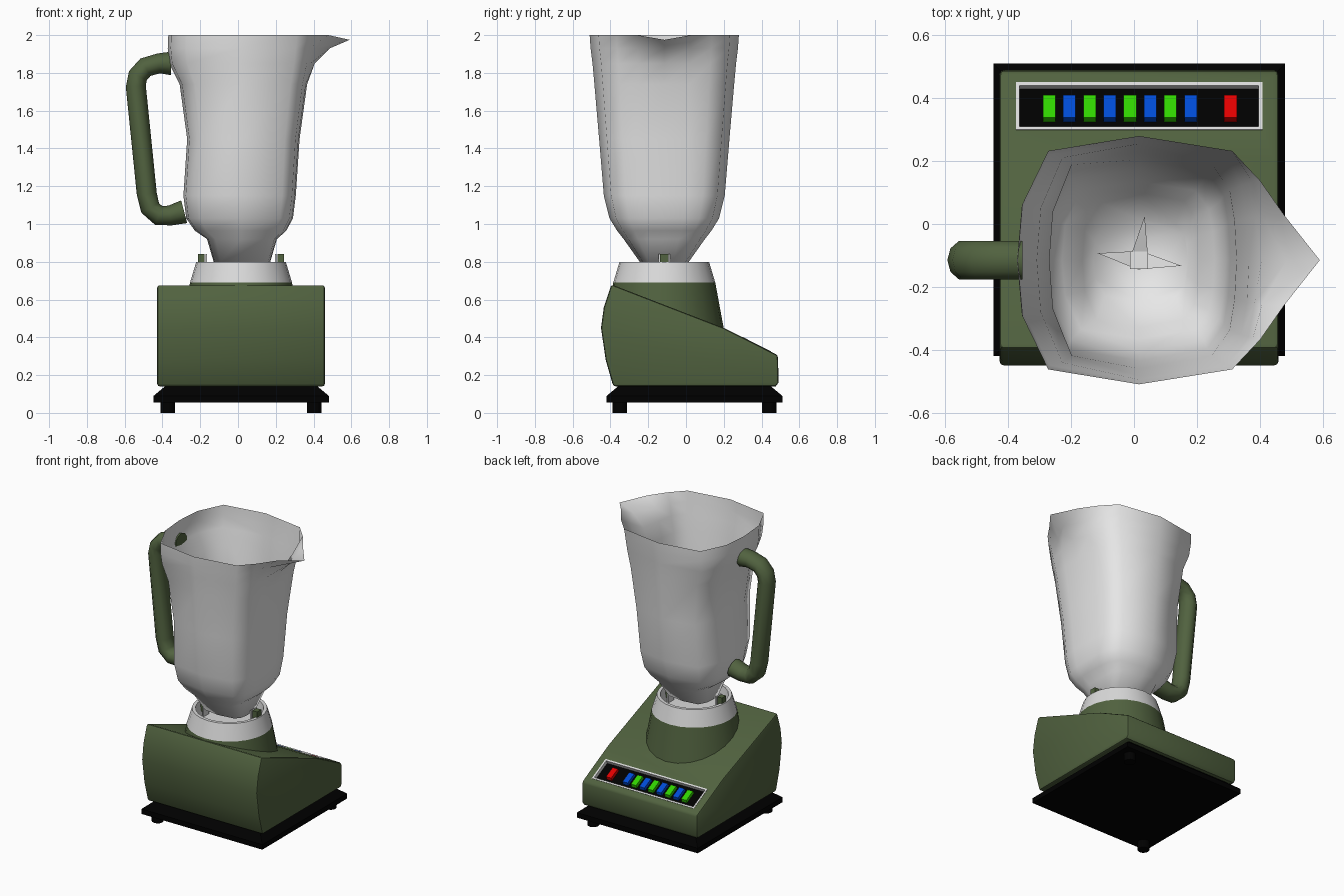
import bpy, bmesh, math
from mathutils import Matrix, Vector

if "Cube" in bpy.data.objects:
    bpy.data.objects.remove(bpy.data.objects["Cube"])

CX, JY = 0.016, -0.115          # shared centre of base (x) and jar axis (y)


def material(name, rgb):
    m = bpy.data.materials.new(name)
    m.diffuse_color = (*rgb, 1)
    m.use_nodes = True
    m.node_tree.nodes["Principled BSDF"].inputs["Base Color"].default_value = m.diffuse_color
    return m


OLIVE = material("olive_green", (0.082, 0.122, 0.05))
BLACK = material("black", (0.0, 0.0, 0.0))
WHITE = material("white_plastic", (0.7, 0.7, 0.7))
CLEAR = material("pale_grey_jar", (0.8, 0.8, 0.8))
LIME = material("button_green", (0.03, 0.65, 0.0))
BLUE = material("button_blue", (0.0, 0.07, 0.66))
RED = material("button_red", (0.75, 0.0, 0.0))


def finish(name, bm, mat, angle=None, recalc=True):
    if recalc:
        bmesh.ops.recalc_face_normals(bm, faces=bm.faces)
    me = bpy.data.meshes.new(name)
    bm.to_mesh(me)
    bm.free()
    me.materials.append(mat)
    if angle:
        me.shade_smooth()
        me.set_sharp_from_angle(angle=math.radians(angle))
    ob = bpy.data.objects.new(name, me)
    bpy.context.collection.objects.link(ob)
    return ob


def loft(name, rings, mat, angle=None, cap_start=True, cap_end=True, recalc=True):
    """Skin a list of closed rings with quads."""
    bm = bmesh.new()
    vs = [[bm.verts.new(p) for p in r] for r in rings]
    n = len(vs[0])
    for a, b in zip(vs, vs[1:]):
        for i in range(n):
            j = (i + 1) % n
            bm.faces.new((a[i], a[j], b[j], b[i]))
    if cap_start:
        bm.faces.new(vs[0][::-1])
    if cap_end:
        bm.faces.new(vs[-1])
    return finish(name, bm, mat, angle, recalc)


def circle(x, y, z, r, n=24):
    return [(x + r * math.cos(2 * math.pi * i / n), y + r * math.sin(2 * math.pi * i / n), z)
            for i in range(n)]


def rect(x0, x1, y0, y1, z):
    return [(x0, y0, z), (x1, y0, z), (x1, y1, z), (x0, y1, z)]


def box(name, centre, size, mat, frame=Matrix(), top_shrink=1.0):
    x, y, z = (s / 2 for s in size)
    lo, hi = rect(-x, x, -y, y, -z), rect(-x, x, -y * top_shrink, y * top_shrink, z)
    return loft(name, [[frame @ (Vector(p) + Vector(centre)) for p in r] for r in (lo, hi)], mat)


# Black foot plate with sloping top edge, and two feet on opposite corners
plate = [(0.055, 0.0), (0.09, 0.0), (0.14, 0.06)]
loft("foot_plate", [rect(-0.447 + d, 0.481 - d, -0.42 + d, 0.51 - d, z) for z, d in plate], BLACK)
for s in (-1, 1):
    fx, fy = CX + 0.388 * s, 0.045 + 0.395 * s
    loft("foot", [circle(fx, fy, 0, 0.038, 12), circle(fx, fy, 0.06, 0.038, 12)], BLACK, 40)

# Wedge-shaped base housing: side profile stretched across x, sides slightly bowed
profile = [(-0.385, 0.14), (-0.425, 0.28), (-0.45, 0.45), (-0.435, 0.56), (-0.395, 0.68),
           (0.2, 0.45), (0.487, 0.305), (0.49, 0.16), (0.475, 0.14)]
bm = bmesh.new()
sides = [[bm.verts.new((x, y, z)) for y, z in profile] for x in (CX - 0.444, CX + 0.444)]
for i in range(len(profile)):
    j = (i + 1) % len(profile)
    bm.faces.new((sides[0][i], sides[0][j], sides[1][j], sides[1][i]))
bm.faces.new(sides[0])
bm.faces.new(sides[1][::-1])
bmesh.ops.recalc_face_normals(bm, faces=bm.faces)
sharp = [e for e in bm.edges if e.calc_face_angle(0) > math.radians(60)]
bmesh.ops.bevel(bm, geom=sharp, offset=0.014, segments=2, profile=0.5, affect='EDGES')
housing = finish("base_housing", bm, OLIVE, 40)

# Recess for the control panel, cut into the sloping back
panel = Matrix.Translation((CX, 0.375, 0.362)) @ Matrix.Rotation(math.atan2(-0.145, 0.287), 4, 'X')
cutter = box("panel_cutter", (0, 0, 0.02), (0.784, 0.17, 0.1), OLIVE, panel)
cutter.hide_render = True
cut = housing.modifiers.new("panel_recess", 'BOOLEAN')
cut.object, cut.operation, cut.solver = cutter, 'DIFFERENCE', 'EXACT'
bpy.context.view_layer.update()
evaluated = housing.evaluated_get(bpy.context.evaluated_depsgraph_get())
recessed = bpy.data.meshes.new_from_object(evaluated)
housing.modifiers.clear()
housing.data = recessed
recessed.set_sharp_from_angle(angle=math.radians(40))
bpy.data.objects.remove(cutter)

# Panel frame (four bars), face and buttons inside the recess
for s in (-1, 1):
    box("panel_frame_long", (0, s * 0.079, -0.014), (0.784, 0.012, 0.032), WHITE, panel)
    box("panel_frame_end", (s * 0.386, 0, -0.014), (0.012, 0.17, 0.032), WHITE, panel)
box("panel_face", (0, 0, -0.027), (0.77, 0.156, 0.008), BLACK, panel)
for i in range(8):
    box("button", (-0.286 + 0.0643 * i, 0, -0.013), (0.04, 0.09, 0.024),
        BLUE if i % 2 else LIME, panel, 0.9)
box("stop_button", (0.291, 0, -0.013), (0.04, 0.09, 0.024), RED, panel, 0.9)

# Green neck and hollow white collar
loft("base_neck", [circle(CX, JY, 0.43, 0.318), circle(CX, JY, 0.69, 0.27)], OLIVE, 40)
collar = [(0.27, 0.69), (0.237, 0.80), (0.215, 0.80), (0.2, 0.70)]
loft("collar", [circle(CX, JY, z, r) for r, z in collar], WHITE, 35)

# Locking tabs and their white guides inside the collar
for s in (-1, 1):
    box("locking_tab", (CX + s * 0.21, JY, 0.785), (0.035, 0.045, 0.11), OLIVE)
    box("tab_guide", (CX + s * 0.184, JY, 0.77), (0.01, 0.06, 0.14), WHITE)

# Jar: rounded-square rings (z, left radius, right radius, y radius, spout, spout width)
half = [(1, 0), (0.98, 0.36), (0.93, 0.64), (0.75, 0.88), (0, 1), (-0.75, 0.88), (-0.96, 0.45), (-1, 0)]
section = half + [(x, -y) for x, y in half[-2:0:-1]]
pull = {0: 1, 1: 0.42, 13: 0.42, 2: 0.1, 12: 0.1}
jar = [(0.80, 0.145, 0.155, 0.13, 0, 0), (0.92, 0.18, 0.19, 0.215, 0, 0),
       (0.965, 0.245, 0.24, 0.25, 0, 0), (1.03, 0.29, 0.275, 0.29, 0, 0),
       (1.15, 0.305, 0.29, 0.32, 0, 0), (1.45, 0.285, 0.31, 0.345, 0, 0),
       (1.74, 0.325, 0.35, 0.37, 0, 0), (1.85, 0.38, 0.375, 0.38, 0.015, 0),
       (1.93, 0.388, 0.385, 0.39, 0.085, 0.4), (2.0, 0.385, 0.395, 0.395, 0.18, 1)]
rings = []
for z, xl, xr, ry, spout, width in jar:
    ring = []
    for i, (u, v) in enumerate(section):
        k = pull.get(i, 0) * (1 if i == 0 else width)
        drop = 0.025 if z == 2.0 and i == 0 else 0
        ring.append((CX + u * (xr if u > 0 else xl) + spout * k, JY + v * ry, z - drop))
    rings.append(ring)
loft("jar", rings, CLEAR, 75, cap_end=False, recalc=False)

# Blade hub and three blades
box("blade_hub", (CX, JY, 0.85), (0.056, 0.056, 0.11), CLEAR)
for tx, ty, tz in ((-0.132, 0.022, 0.92), (0.135, -0.018, 0.92), (0.018, 0.14, 0.94)):
    d = Vector((tx, ty, 0)).normalized()
    side = Vector((-d.y, d.x, 0)) * 0.03
    c = Vector((CX, JY, 0.885))
    up = Vector((0, 0, 0.006))
    tri = [c + side, c - side, Vector((CX + tx, JY + ty, tz))]
    loft("blade", [tri, [p + up for p in tri]], CLEAR)

# Handle: oval tube swept along a bent path
path = [(-0.355, 1.85), (-0.42, 1.85), (-0.49, 1.83), (-0.53, 1.785), (-0.541, 1.73), (-0.483, 1.16),
        (-0.465, 1.085), (-0.42, 1.045), (-0.36, 1.045), (-0.285, 1.065)]
tube = []
for i, (x, z) in enumerate(path):
    a, b = path[max(i - 1, 0)], path[min(i + 1, len(path) - 1)]
    t = Vector((b[0] - a[0], 0, b[1] - a[1])).normalized()
    nrm = Vector((-t.z, 0, t.x))
    r = 0.062 if i in (0, len(path) - 1) else 0.053
    tube.append([Vector((x, JY, z)) + nrm * r * math.cos(q) + Vector((0, 0.064 * math.sin(q), 0))
                 for q in (2 * math.pi * k / 10 for k in range(10))])
loft("handle", tube, OLIVE, 50)
